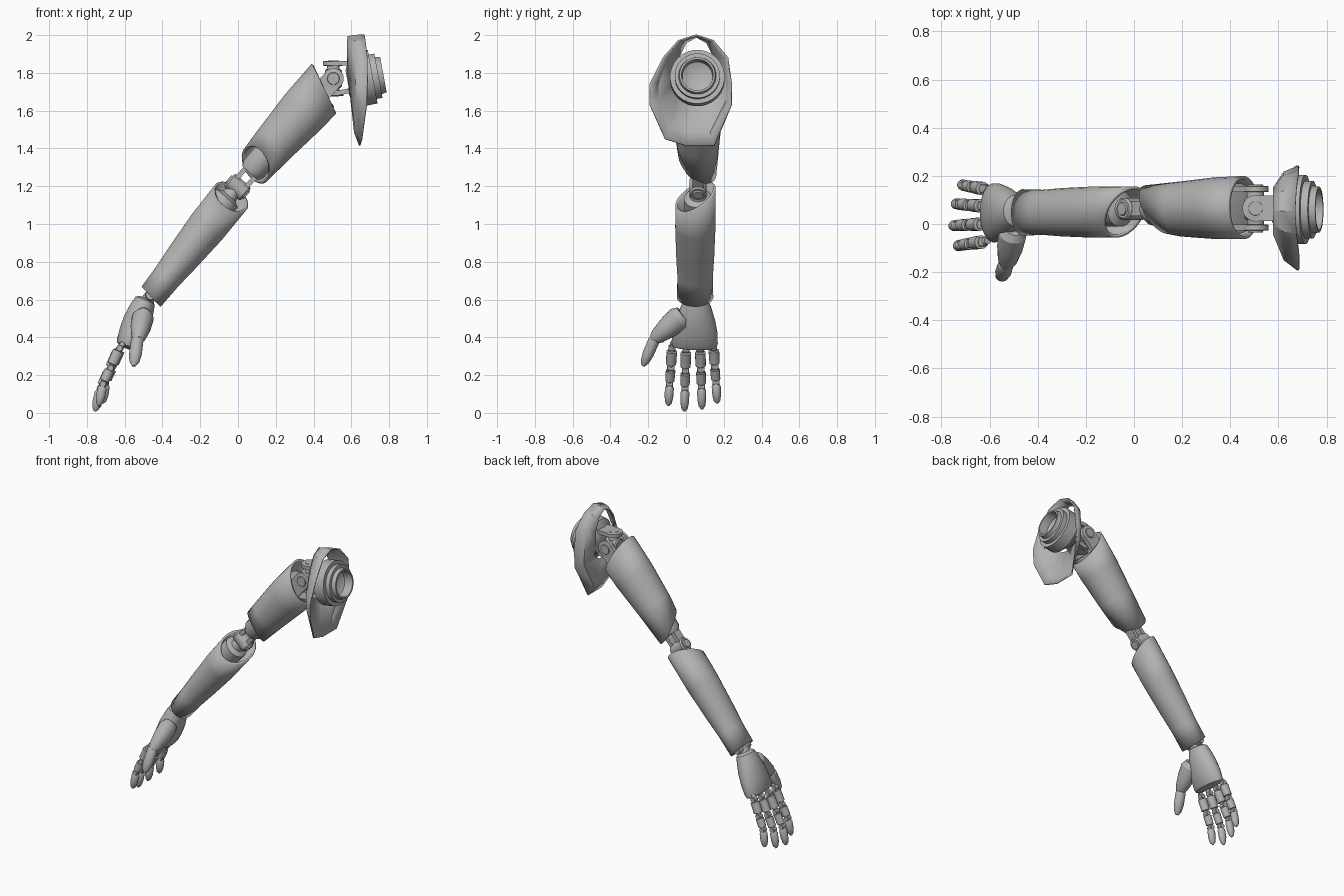
import bpy, bmesh, math
from mathutils import Vector as V

if "Cube" in bpy.data.objects:
    bpy.data.objects.remove(bpy.data.objects["Cube"])

GREY = (0.45, 0.45, 0.45, 1)
mat = bpy.data.materials.new("plain grey")
mat.use_nodes = True
mat.diffuse_color = GREY
mat.node_tree.nodes["Principled BSDF"].inputs["Base Color"].default_value = GREY
parts = []


def loft(name, rings, caps=True, thick=0):
    """Skin a list of equal point rings; open shells get a wall thickness."""
    bm = bmesh.new()
    loops = [[bm.verts.new(p) for p in ring] for ring in rings]
    n = len(loops[0])
    for a, b in zip(loops, loops[1:]):
        for i in range(n):
            j = (i + 1) % n
            bm.faces.new((a[i], a[j], b[j], b[i]))
    if caps:
        bm.faces.new(loops[0][::-1])
        bm.faces.new(loops[-1])
    bmesh.ops.recalc_face_normals(bm, faces=bm.faces)
    mesh = bpy.data.meshes.new(name)
    bm.to_mesh(mesh)
    bm.free()
    mesh.materials.append(mat)
    ob = bpy.data.objects.new(name, mesh)
    bpy.context.collection.objects.link(ob)
    if thick:
        mod = ob.modifiers.new("wall", "SOLIDIFY")
        mod.thickness = thick
        mod.offset = 0
    parts.append(ob)
    return ob


def frame(d):
    """Depth axis and side axis across direction d."""
    ref = V((1, 0, 0)) if abs(d.y) > 0.95 else V((0, 1, 0))
    side = (ref - d * ref.dot(d)).normalized()
    return d.cross(side), side


def limb(name, p0, p1, profile, sides=20, start=(0, 0), end=(0, 0),
         caps=True, thick=0):
    """Oval tube; profile is (fraction, depth radius, side radius), ends may slant."""
    p0, p1 = V(p0), V(p1)
    d = (p1 - p0).normalized()
    dep, side = frame(d)
    rings = []
    for k, (f, rd, rs) in enumerate(profile):
        sl = start if k == 0 else end if k == len(profile) - 1 else (0, 0)
        ring = []
        for i in range(sides):
            a = math.tau * (i + 0.5) / sides
            u, w = rd * math.cos(a), rs * math.sin(a)
            ring.append(p0.lerp(p1, f) + dep * u + side * w + d * (sl[0] * u + sl[1] * w))
        rings.append(ring)
    return loft(name, rings, caps, thick)


def pin(name, c, d, half, r, sides=20):
    """Short cylinder with bevelled rims, centred on c along d."""
    d = V(d).normalized() * half
    limb(name, V(c) - d, V(c) + d,
         [(0, r * .85, r * .85), (.08, r, r), (.92, r, r), (1, r * .85, r * .85)], sides)


def beam(name, p0, p1, depth, side):
    limb(name, p0, p1, [(0, depth, side), (1, depth, side)], 4)


# Shoulder guard: flared shield, open on both sides
outer = [(.67, .055, 2), (.675, -.04, 1.97), (.685, -.12, 1.88), (.685, -.19, 1.74),
         (.68, -.19, 1.63), (.655, -.11, 1.45), (.645, 0, 1.415), (.645, .15, 1.415),
         (.68, .24, 1.63), (.685, .24, 1.74), (.685, .22, 1.88), (.675, .145, 1.97)]
inner = [(.58, .055, 1.99), (.58, 0, 1.96), (.58, -.04, 1.88), (.585, -.05, 1.77),
         (.595, -.045, 1.7), (.6, 0, 1.66), (.6, .035, 1.65), (.6, .08, 1.65),
         (.595, .15, 1.7), (.585, .155, 1.77), (.58, .15, 1.88), (.58, .11, 1.96)]
middle = []
for a, b in zip(inner, outer):
    m = V(a).lerp(V(b), .7)
    m.x = a[0] + (b[0] - a[0]) * .4
    middle.append(m)
loft("shoulder_guard", [inner, middle, outer], caps=False, thick=.008)

# Stepped shoulder socket with a hollow end
s0, s1 = V((.58, .06, 1.755)), V((.77, .06, 1.79))
steps = [(0, .06), (.1, .1), (.3, .145), (.7, .145), (.7, .12), (.86, .12),
         (.86, .1), (1, .095), (1, .084), (.7, .08), (.62, .05), (.6, .01)]
limb("shoulder_socket", s0, s1, [(t, r, r) for t, r in steps], 28)

# Shoulder cross joint with two forks
S = V((.505, .065, 1.77))
arm_dir = V((-.665, 0, -.747))
pin("shoulder_pin_side", S, (0, 1, 0), .1, .036)
pin("shoulder_pin_upright", S, (0, 0, 1), .095, .034)
pin("shoulder_core", S, (1, 0, 0), .045, .05)
for sgn in (-1, 1):
    up, out = V((0, 0, .08 * sgn)), V((0, .08 * sgn, 0))
    pin("socket_fork_eye", S + up, (0, 0, 1), .013, .055)
    beam("socket_fork_arm", S + up, S + up * .9 + V((.1, 0, .01)), .018, .075)
    pin("arm_fork_eye", S + out, (0, 1, 0), .013, .055)
    beam("arm_fork_arm", S + out, S + out + arm_dir * .12, .075, .018)
pin("socket_fork_base", S + V((.1, 0, 0)), (1, 0, 0), .02, .09)
pin("arm_fork_base", S + arm_dir * .13, arm_dir, .025, .105)

# Upper arm and forearm shells with slanted elbow openings
limb("upper_arm", (.455, .068, 1.717), (.095, .06, 1.315),
     [(0, .13, .125), (.3, .127, .122), (.7, .109, .108), (1, .096, .095)],
     28, start=(.42, 0), end=(.26, .7), caps=False, thick=.014)
limb("forearm", (-.037, .05, 1.143), (-.46, .048, .615),
     [(0, .1, .1), (.3, .098, .1), (.6, .084, .094), (.8, .072, .087), (1, .066, .09)],
     28, start=(0, -.6), end=(.15, 0), caps=False, thick=.014)

# Elbow hinge
E = V((-.003, .063, 1.195))
hinge = V((.747, 0, -.665))
pin("elbow_hinge", E, hinge, .058, .046, 24)
pin("elbow_hinge_cap", E, hinge, .066, .03, 24)
for sgn in (-1, 1):
    off = hinge * .034 * sgn
    beam("elbow_prong", E + off, E + off - arm_dir * .15, .018, .042)
limb("elbow_upper_stem", E - arm_dir * .1, E - arm_dir * .24,
     [(0, .055, .055), (.2, .07, .07), (1, .075, .075)])
limb("elbow_lower_stem", E, E + arm_dir * .16,
     [(0, .03, .035), (.4, .045, .045), (.5, .075, .075), (1, .075, .075)])

# Wrist
W = V((-.462, .05, .625))
pin("wrist_pin", W, (0, 1, 0), .065, .03)
pin("wrist_collar", W + V((.03, 0, .04)), arm_dir, .02, .055)
limb("wrist_stem", W, W + V((-.04, 0, -.07)), [(0, .03, .04), (1, .045, .05)])

# Palm and thumb
limb("palm", (-.487, .055, .605), (-.593, .045, .345),
     [(0, .035, .045), (.04, .055, .066), (.2, .066, .083), (.45, .073, .105),
      (.7, .07, .12), (.9, .062, .123), (.97, .054, .118), (1, .035, .1)], 28)
limb("thumb_base", (-.5, -.015, .52), (-.53, -.175, .385),
     [(0, .04, .05), (.15, .058, .066), (.5, .054, .058), (.85, .04, .042), (1, .026, .026)])
limb("thumb_tip", (-.53, -.16, .405), (-.552, -.228, .248),
     [(0, .02, .02), (.12, .033, .031), (.6, .034, .03), (.85, .027, .023), (1, .01, .009)])

# Fingers: base side offset, tip side offset, tip shift back, tip shift up
for name, y0, y1, dx, dz in (("index", -.068, -.093, .02, .03), ("middle", .002, -.008, 0, 0),
                             ("ring", .072, .085, .01, .012), ("little", .14, .165, .04, .042)):
    path = [(-.608, .37), (-.632, .335), (-.685, .222), (-.73, .13), (-.757, .008)]
    pts = [V((x + dx * k / 4, y0 + (y1 - y0) * k / 4, z + dz * k / 4))
           for k, (x, z) in enumerate(path)]
    limb(name + "_finger_root", pts[0], pts[1], [(0, .016, .016), (1, .016, .016)], 12)
    for k, r in ((1, .03), (2, .027)):
        limb(name + "_finger_link", pts[k], pts[k + 1],
             [(0, .014, .014), (.14, .017, .017), (.16, r, r * .95), (.8, r * .93, r * .9),
              (.82, .016, .016), (1, .014, .014)], 14)
    limb(name + "_finger_tip", pts[3], pts[4],
         [(0, .013, .013), (.12, .02, .02), (.2, .025, .024), (.6, .025, .023),
          (.88, .018, .017), (1, .006, .006)], 14)
    for k in (1, 2, 3):
        pin(name + "_finger_knuckle", pts[k], (0, 1, 0), .019, .018, 14)

# Smooth shading with sharp edges kept
bpy.ops.object.select_all(action="DESELECT")
for ob in parts:
    ob.select_set(True)
bpy.context.view_layer.objects.active = parts[0]
bpy.ops.object.shade_smooth_by_angle(angle=math.radians(30))
